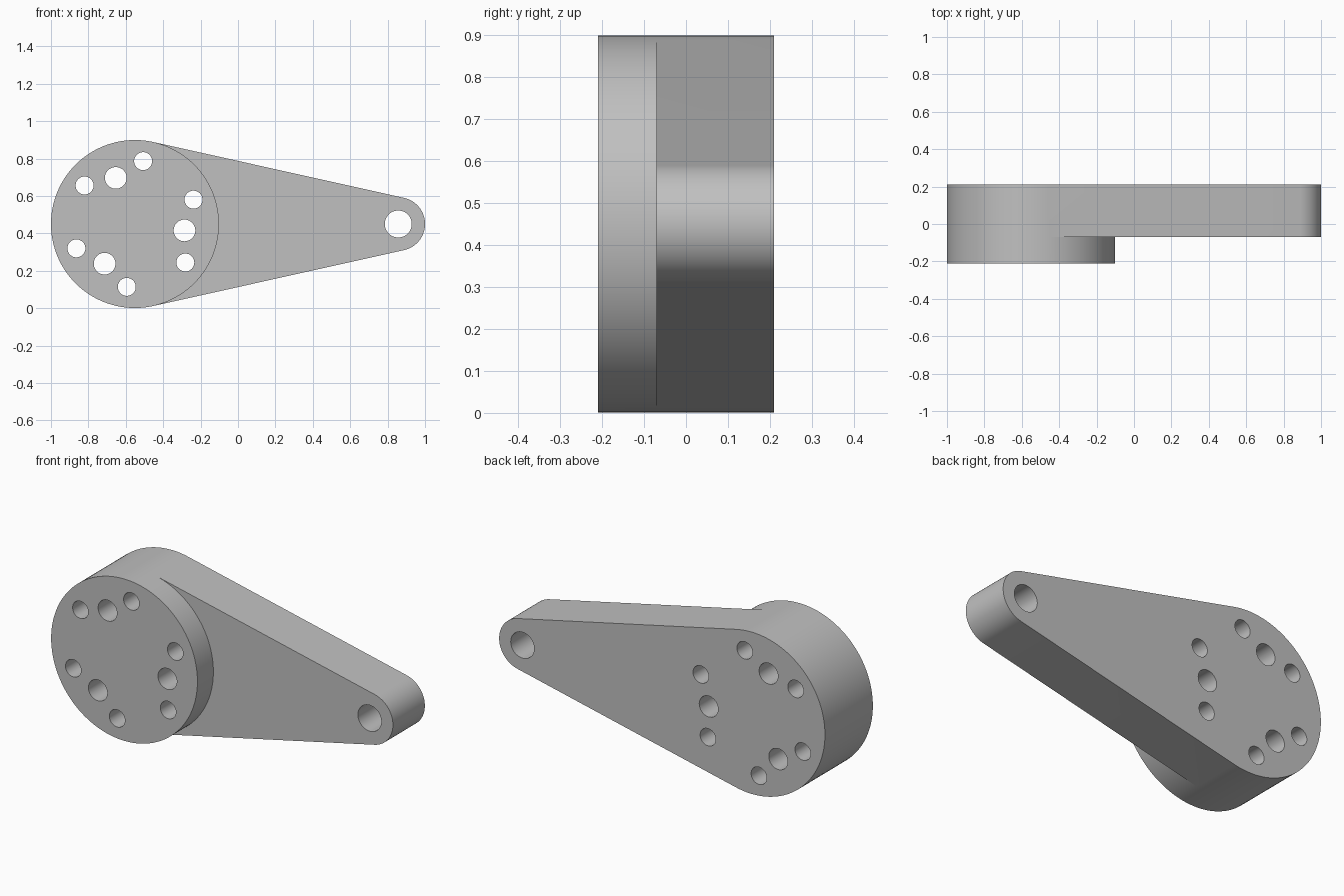
import bpy, bmesh
from math import sin, cos, acos, pi, radians
from mathutils import Matrix

if "Cube" in bpy.data.objects:
    bpy.data.objects.remove(bpy.data.objects["Cube"])

MID_Z = 0.45
HUB_X, HUB_R = -0.551, 0.449
TIP_X, TIP_R = 0.857, 0.143
FRONT, STEP, BACK = -0.21, -0.07, 0.21

steel = bpy.data.materials.new("light grey")
steel.use_nodes = True
grey = (0.53, 0.53, 0.53, 1)
steel.diffuse_color = grey
steel.node_tree.nodes["Principled BSDF"].inputs["Base Color"].default_value = grey


def arc(cx, r, start, end, steps):
    """Points on an arc in the x-z plane."""
    return [(cx + r * cos(start + (end - start) * i / steps),
             MID_Z + r * sin(start + (end - start) * i / steps)) for i in range(steps + 1)]


def to_object(name, bm):
    bmesh.ops.recalc_face_normals(bm, faces=bm.faces)
    mesh = bpy.data.meshes.new(name)
    bm.to_mesh(mesh)
    bm.free()
    obj = bpy.data.objects.new(name, mesh)
    bpy.context.collection.objects.link(obj)
    return obj


# Crank body: round hub, with a thinner tapered arm tangent to it
tangent = acos((HUB_R - TIP_R) / (TIP_X - HUB_X))
outer = arc(HUB_X, HUB_R, tangent, 2 * pi - tangent, 72)
inner = arc(HUB_X, HUB_R, -tangent, tangent, 56)[1:-1]
tip = arc(TIP_X, TIP_R, -tangent, tangent, 40)

bm = bmesh.new()


def row(points, y):
    return [bm.verts.new((x, y, z)) for x, z in points]


def walls(a, b, closed=False):
    for i in range(len(a) - (0 if closed else 1)):
        j = (i + 1) % len(a)
        bm.faces.new((a[i], a[j], b[j], b[i]))


hub_front = row(outer + inner, FRONT)
hub_step = row(outer + inner, STEP)
tip_step = row(tip, STEP)
back = row(outer + tip, BACK)
n = len(outer)
bm.faces.new(hub_front)
bm.faces.new(back)
walls(hub_front, hub_step, True)
walls(hub_step[:n] + tip_step, back, True)
# Arm front face, bounded by the hub arc and the tip
bm.faces.new([hub_step[n - 1]] + tip_step + [hub_step[0]] + hub_step[:n - 1:-1])
body = to_object("crank_arm", bm)
body.data.materials.append(steel)

# Holes: one in the tip, and three groups of three around the hub
holes = [(TIP_X, MID_Z, 0.072)]
for group in range(3):
    for offset, ring, radius in ((-30, 0.339, 0.048), (0, 0.267, 0.058), (30, 0.339, 0.048)):
        a = radians(112.6 + 120 * group + offset)
        holes.append((HUB_X + ring * cos(a), MID_Z + ring * sin(a), radius))

bm = bmesh.new()
for x, z, r in holes:
    bmesh.ops.create_cone(bm, cap_ends=True, segments=48, radius1=r, radius2=r, depth=1,
                          matrix=Matrix.Translation((x, 0, z)) @ Matrix.Rotation(pi / 2, 4, "X"))
cutter = to_object("hole_cutter", bm)
cutter.data.materials.append(steel)

bpy.ops.object.select_all(action="DESELECT")
body.select_set(True)
bpy.context.view_layer.objects.active = body
cut = body.modifiers.new("holes", "BOOLEAN")
cut.operation = "DIFFERENCE"
cut.solver = "EXACT"
cut.object = cutter
bpy.ops.object.modifier_apply(modifier=cut.name)
bpy.data.objects.remove(cutter)
bpy.ops.object.shade_smooth_by_angle(angle=radians(30))
